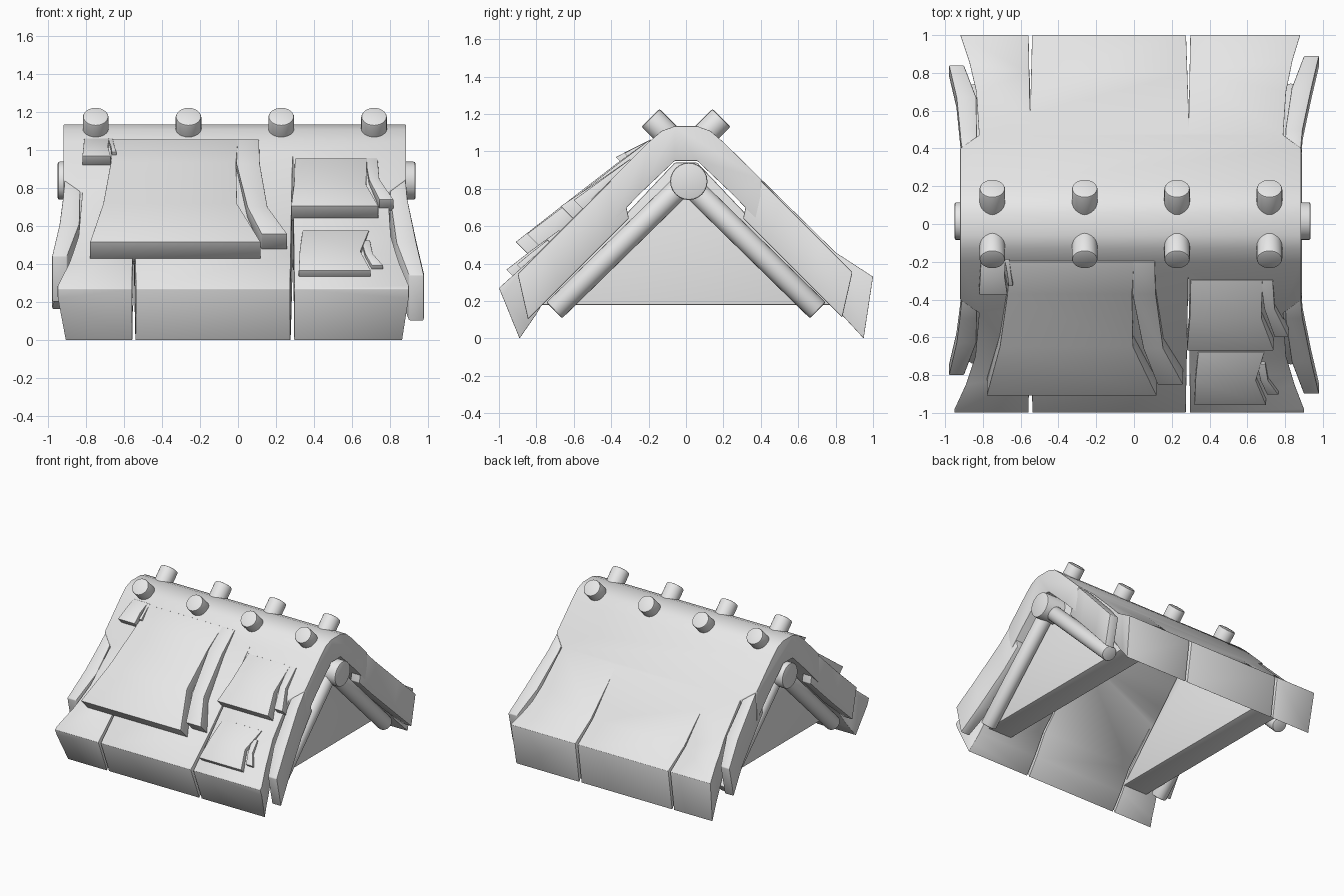
import bpy, bmesh, math
from mathutils import Vector

cube = bpy.data.objects.get("Cube")
if cube:
    bpy.data.objects.remove(cube, do_unlink=True)

grey = bpy.data.materials.new("plain_grey")
grey.use_nodes = True
grey.diffuse_color = (0.8, 0.8, 0.8, 1)
grey.node_tree.nodes["Principled BSDF"].inputs["Base Color"].default_value = (0.8, 0.8, 0.8, 1)


def make(name, bm):
    bmesh.ops.recalc_face_normals(bm, faces=bm.faces)
    mesh = bpy.data.meshes.new(name)
    bm.to_mesh(mesh)
    bm.free()
    mesh.materials.append(grey)
    ob = bpy.data.objects.new(name, mesh)
    bpy.context.collection.objects.link(ob)
    return ob


def finish(ob, bevel=0.0):
    for other in bpy.context.selected_objects:
        other.select_set(False)
    ob.select_set(True)
    bpy.context.view_layer.objects.active = ob
    if bevel:
        mod = ob.modifiers.new("edge_bevel", 'BEVEL')
        mod.width, mod.segments, mod.limit_method = bevel, 2, 'ANGLE'
        mod.angle_limit = math.radians(35)
        bpy.ops.object.modifier_apply(modifier=mod.name)
    bpy.ops.object.shade_smooth_by_angle(angle=math.radians(35))


def prism(name, points, place, lo, hi):
    """Extrude a 2D outline; place(a, b, t) gives the 3D position."""
    bm = bmesh.new()
    face = bm.faces.new([bm.verts.new(place(a, b, lo)) for a, b in points])
    out = bmesh.ops.extrude_face_region(bm, geom=[face])
    move = Vector(place(0, 0, hi)) - Vector(place(0, 0, lo))
    bmesh.ops.translate(bm, vec=move, verts=[v for v in out["geom"] if isinstance(v, bmesh.types.BMVert)])
    return make(name, bm)


def rod(name, start, end, radius, bevel=0.01):
    start, end = Vector(start), Vector(end)
    bm = bmesh.new()
    bmesh.ops.create_cone(bm, cap_ends=True, segments=24, radius1=radius, radius2=radius,
                          depth=(end - start).length)
    ob = make(name, bm)
    ob.location = (start + end) / 2
    ob.rotation_euler = (end - start).to_track_quat('Z', 'Y').to_euler()
    finish(ob, bevel)


def board(name, side, rows, down, bevel=0.006):
    """Tapered board on the slope; rows are (distance from ridge, lift, depth, left x, right x)."""
    bm = bmesh.new()
    rings = []
    for y, lift, depth, xl, xr in rows:
        z = 1.25 - y + lift * 1.41
        yb, zb = y - down[0] * depth, z - down[1] * depth
        rings.append([bm.verts.new(p) for p in ((xl, side * y, z), (xr, side * y, z),
                                                (xr, side * yb, zb), (xl, side * yb, zb))])
    for a, b in zip(rings, rings[1:]):
        for i in range(4):
            j = (i + 1) % 4
            bm.faces.new((a[i], a[j], b[j], b[i]))
    bm.faces.new(rings[0])
    bm.faces.new(rings[-1])
    finish(make(name, bm), bevel)


# Roof shell: bent profile trimmed to a flared outline with split planks
profile = [(-0.89, 0.0), (-1.0, 0.27), (-0.8, 0.45), (-0.2, 1.05), (-0.13, 1.11), (-0.06, 1.135),
           (0.06, 1.135), (0.13, 1.11), (0.2, 1.05), (0.8, 0.46), (1.0, 0.33), (0.95, 0.0),
           (0.83, 0.13), (0.7, 0.3), (0.25, 0.77), (0.06, 0.95),
           (-0.06, 0.95), (-0.25, 0.77), (-0.7, 0.3), (-0.8, 0.13)]
roof = prism("roof_shell", profile, lambda a, b, t: (t, a, b), -1.2, 1.2)
right_edge = [(0.9, -1.1), (0.9, -0.98), (0.85, -0.85), (0.805, -0.7), (0.79, -0.47), (0.885, -0.4),
              (0.885, 0.4), (0.79, 0.47), (0.805, 0.7), (0.84, 0.87), (0.88, 1.0), (0.88, 1.1)]
left_edge = [(-0.92, 1.1), (-0.92, 1.0), (-0.87, 0.85), (-0.835, 0.7), (-0.82, 0.47), (-0.92, 0.4),
             (-0.92, -0.4), (-0.82, -0.47), (-0.84, -0.7), (-0.89, -0.85), (-0.95, -0.98), (-0.95, -1.1)]
back_splits = [(0.3, 1.1), (0.29, 0.58), (0.272, 1.1), (-0.537, 1.1), (-0.55, 0.58), (-0.56, 1.1)]
front_splits = [(-0.56, -1.1), (-0.55, -0.45), (-0.535, -1.1), (0.272, -1.1), (0.288, -0.25), (0.298, -1.1)]
outline = right_edge + back_splits + left_edge + front_splits
cutter = prism("roof_outline_cutter", outline, lambda a, b, t: (a, b, t), -0.5, 1.5)
cutter.hide_render = True
trim = roof.modifiers.new("trim", 'BOOLEAN')
trim.operation, trim.solver, trim.object = 'INTERSECT', 'EXACT', cutter
bpy.context.view_layer.objects.active = roof
bpy.ops.object.modifier_apply(modifier=trim.name)
bpy.data.objects.remove(cutter, do_unlink=True)
finish(roof, 0.01)

# Splayed edge slats at the four corners
for name, side, hand, end, shift in (("front_right_slat", -1, -1, 0.8, 0.03), ("front_left_slat", -1, 1, 0.9, 0),
                                     ("back_right_slat", 1, -1, 0.84, 0.03), ("back_left_slat", 1, 1, 0.89, 0)):
    rows = []
    for y, inner, outer in ((0.36, 0.8, 0.88), (0.5, 0.802, 0.893), (end - 0.17, 0.835, 0.94), (end, 0.9, 0.98)):
        push = shift if y < 0.6 else 0
        xs = sorted((hand * (inner + push), hand * (outer + push)))
        rows.append((y, -0.004, 0.25, *xs))
    board(name, side, rows, (0.22, 0.97))

# Layered shingles on the front slope, each with a split-off sliver
shingles = {
    "large_shingle": [(0.2, 0.006, -0.66, 0.0), (0.37, 0.04, -0.67, -0.01),
                      (0.65, 0.085, -0.71, -0.005), (0.91, 0.125, -0.78, 0.12)],
    "large_shingle_sliver": [(0.2, 0.006, -0.005, 0.11), (0.37, 0.035, -0.008, 0.115),
                             (0.66, 0.08, 0.05, 0.155), (0.85, 0.113, 0.125, 0.26)],
    "upper_shingle": [(0.3, 0.006, 0.3, 0.68), (0.5, 0.05, 0.295, 0.675), (0.67, 0.09, 0.28, 0.74)],
    "upper_shingle_sliver": [(0.3, 0.005, 0.67, 0.735), (0.45, 0.035, 0.69, 0.745), (0.6, 0.064, 0.745, 0.82)],
    "lower_shingle": [(0.68, 0.006, 0.34, 0.69), (0.83, 0.035, 0.325, 0.645), (0.96, 0.055, 0.32, 0.7)],
    "lower_shingle_sliver": [(0.74, 0.012, 0.65, 0.695), (0.83, 0.026, 0.67, 0.71), (0.905, 0.035, 0.705, 0.765)],
    "small_shingle": [(0.19, 0.003, -0.81, -0.68), (0.28, 0.035, -0.815, -0.685), (0.375, 0.067, -0.82, -0.67)],
    "small_shingle_sliver": [(0.19, 0.002, -0.685, -0.66), (0.27, 0.03, -0.67, -0.65), (0.33, 0.05, -0.665, -0.64)],
}
for name, rows in shingles.items():
    board(name, -1, [(y, h, h + 0.02, xl, xr) for y, h, xl, xr in rows], (0.707, 0.707), 0.003)

# Ridge pole, rafters and thick gable walls
rod("ridge_pole", (-0.95, 0.015, 0.84), (0.935, 0.015, 0.84), 0.1)
gable = [(-0.78, 0.18), (0.78, 0.18), (0.06, 0.94), (-0.06, 0.94)]
for label, hand in (("right", -1), ("left", 1)):
    lo, hi = sorted((hand * 0.55, hand * 0.77))
    finish(prism(label + "_gable", gable, lambda a, b, t: (t, a, b), lo, hi), 0.006)
    for end, side in (("front", -1), ("back", 1)):
        rod(f"{label}_{end}_rafter", (hand * 0.83, 0, 0.84), (hand * 0.83, side * 0.705, 0.15), 0.06)

# Pegs along both sides of the ridge
for i in range(4):
    x = -0.75 + i * 0.489
    for end, side in (("front", -1), ("back", 1)):
        rod(f"{end}_peg_{i + 1}", (x, side * 0.04, 1.03), (x, side * 0.19, 1.18), 0.068)
